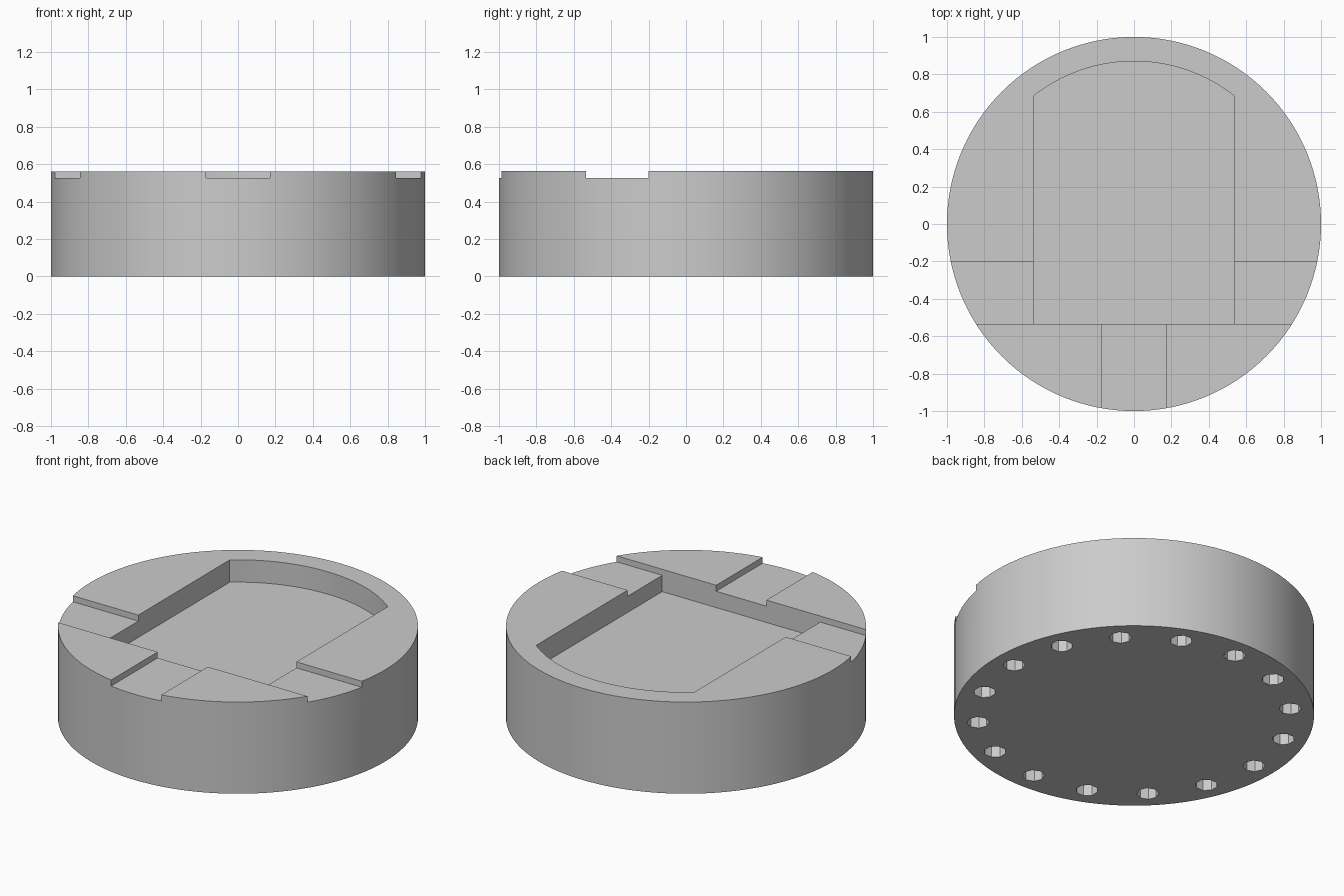
import bpy
import bmesh
from math import cos, sin, pi, radians, asin

RADIUS, HEIGHT = 1.0, 0.562
CHANNEL_Z, POCKET_Z = 0.525, 0.425
CHANNEL_FRONT, CHANNEL_BACK = -0.535, -0.2
POCKET_HALF, POCKET_ARC = 0.536, 0.87
NOTCH_HALF = 0.17
HOLE_COUNT, HOLE_RADIUS, HOLE_DEPTH = 16, 0.062, 0.12

cube = bpy.data.objects.get("Cube")
if cube:
    bpy.data.objects.remove(cube, do_unlink=True)

grey = bpy.data.materials.new("plain grey")
grey.use_nodes = True
grey.diffuse_color = (0.6, 0.6, 0.6, 1)
grey.node_tree.nodes["Principled BSDF"].inputs["Base Color"].default_value = (0.6, 0.6, 0.6, 1)


def circle(radius, sides, cx=0, cy=0, turn=0):
    return [(cx + radius * cos(turn + 2 * pi * i / sides),
             cy + radius * sin(turn + 2 * pi * i / sides)) for i in range(sides)]


def prism(name, outlines, bottom, top):
    """Extrude one or more counter-clockwise outlines between two heights."""
    bm = bmesh.new()
    for outline in outlines:
        low = [bm.verts.new((x, y, bottom)) for x, y in outline]
        high = [bm.verts.new((x, y, top)) for x, y in outline]
        bm.faces.new(low[::-1])
        bm.faces.new(high)
        for i in range(len(outline)):
            j = (i + 1) % len(outline)
            bm.faces.new((low[i], low[j], high[j], high[i]))
    mesh = bpy.data.meshes.new(name)
    bm.to_mesh(mesh)
    bm.free()
    mesh.materials.append(grey)
    obj = bpy.data.objects.new(name, mesh)
    bpy.context.collection.objects.link(obj)
    return obj


# Round base
base = prism("round_base", [circle(RADIUS, 128)], 0, HEIGHT)

# T-shaped shallow channel: across the base and out through the front
far = 1.2
channel = [(-far, CHANNEL_BACK), (-far, CHANNEL_FRONT), (-NOTCH_HALF, CHANNEL_FRONT),
           (-NOTCH_HALF, -far), (NOTCH_HALF, -far), (NOTCH_HALF, CHANNEL_FRONT),
           (far, CHANNEL_FRONT), (far, CHANNEL_BACK)]

# Deep pocket with an arched back
start = pi / 2 - asin(POCKET_HALF / POCKET_ARC)
steps = 28
arch = [start + (pi - 2 * start) * i / steps for i in range(steps + 1)]
pocket = [(-POCKET_HALF, CHANNEL_FRONT), (POCKET_HALF, CHANNEL_FRONT)]
pocket += [(POCKET_ARC * cos(a), POCKET_ARC * sin(a)) for a in arch]

# Ring of eight-sided blind holes underneath
angles = [2 * pi * i / HOLE_COUNT for i in range(HOLE_COUNT)]
holes = [circle(HOLE_RADIUS, 8, POCKET_ARC * cos(a), POCKET_ARC * sin(a), a) for a in angles]

cutters = [prism("channel_cutter", [channel], CHANNEL_Z, 1),
           prism("pocket_cutter", [pocket], POCKET_Z, 1),
           prism("hole_cutter", holes, -0.2, HOLE_DEPTH)]

bpy.ops.object.select_all(action="DESELECT")
base.select_set(True)
bpy.context.view_layer.objects.active = base
for cutter in cutters:
    cutter.hide_render = True
    mod = base.modifiers.new(cutter.name, "BOOLEAN")
    mod.operation = "DIFFERENCE"
    mod.solver = "EXACT"
    mod.object = cutter
    bpy.ops.object.modifier_apply(modifier=mod.name)
for cutter in cutters:
    bpy.data.objects.remove(cutter, do_unlink=True)

bpy.ops.object.shade_smooth_by_angle(angle=radians(30))
